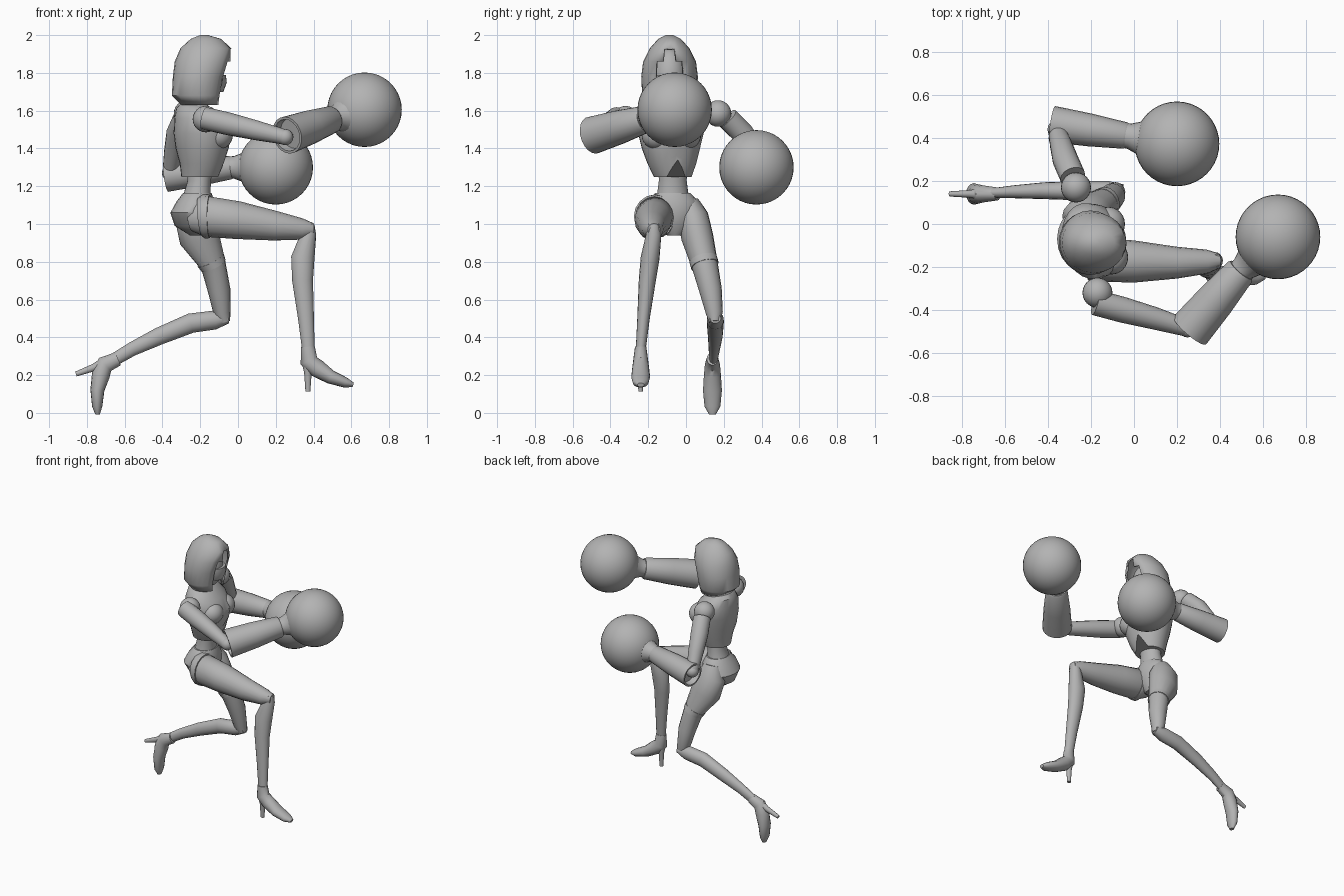
import bpy, bmesh, math
from mathutils import Vector, Matrix

cube = bpy.data.objects.get("Cube")
if cube:
    bpy.data.objects.remove(cube, do_unlink=True)

grey = bpy.data.materials.new("plain grey")
grey.use_nodes = True
grey.diffuse_color = (0.45, 0.45, 0.45, 1)
grey.node_tree.nodes["Principled BSDF"].inputs["Base Color"].default_value = (0.45, 0.45, 0.45, 1)

UP = Vector((0, 0, 1))
SIDE = Vector((0, 1, 0))
FACING = Vector((0.98, 0.2, 0)).normalized()


def finish(name, bm, angle=40):
    bmesh.ops.recalc_face_normals(bm, faces=bm.faces)
    mesh = bpy.data.meshes.new(name)
    bm.to_mesh(mesh)
    bm.free()
    mesh.materials.append(grey)
    obj = bpy.data.objects.new(name, mesh)
    bpy.context.collection.objects.link(obj)
    bpy.ops.object.select_all(action='DESELECT')
    obj.select_set(True)
    bpy.context.view_layer.objects.active = obj
    bpy.ops.object.shade_smooth_by_angle(angle=math.radians(angle))
    return obj


def loft(rings, ref, axis=None, sides=16):
    """Skin elliptical rings (x, y, z, radius along ref, radius across)."""
    bm = bmesh.new()
    rows = []
    for i, (x, y, z, a, b) in enumerate(rings):
        t = axis
        if t is None:
            before = Vector(rings[max(i - 1, 0)][:3])
            after = Vector(rings[min(i + 1, len(rings) - 1)][:3])
            t = (after - before).normalized()
        u = (ref - t * ref.dot(t)).normalized()
        v = t.cross(u)
        angles = [math.tau * k / sides for k in range(sides)]
        rows.append([bm.verts.new(Vector((x, y, z)) + u * a * math.cos(q) + v * b * math.sin(q))
                     for q in angles])
    for low, high in zip(rows, rows[1:]):
        for k in range(sides):
            n = (k + 1) % sides
            bm.faces.new((low[k], low[n], high[n], high[k]))
    bm.faces.new(rows[0])
    bm.faces.new(rows[-1])
    return bm


def tube(name, rings, ref=SIDE, axis=None, sides=16):
    return finish(name, loft(rings, ref, axis, sides))


def ball(name, center, radii, segments=24):
    bm = bmesh.new()
    bmesh.ops.create_uvsphere(bm, u_segments=segments, v_segments=segments // 2, radius=1)
    bmesh.ops.scale(bm, vec=radii, verts=bm.verts)
    bmesh.ops.translate(bm, vec=center, verts=bm.verts)
    return finish(name, bm)


# Hood with an arched opening at the front
hood_rows = [(1.63, -.30, -.09, .12), (1.68, -.35, -.08, .145), (1.78, -.345, -.06, .15),
             (1.86, -.335, -.035, .14), (1.93, -.305, -.035, .105), (1.98, -.25, -.09, .06),
             (2.0, -.2, -.16, .02)]
bm = loft([((b + f) / 2, -.087, z, (f - b) / 2, w) for z, b, f, w in hood_rows],
          Vector((1, 0, 0)), UP, 24)
doomed = []
for f in bm.faces:
    c = f.calc_center_median()
    turn = abs(math.degrees(math.atan2((c.y + .087) / .145, (c.x + .195) / .15)))
    limit = 32 if c.z < 1.86 else 17
    if len(f.verts) > 4:
        if c.z < 1.7:
            doomed.append(f)
    elif c.z < 1.93 and turn < limit:
        doomed.append(f)
bmesh.ops.delete(bm, geom=doomed, context='FACES')
hood = finish("hood", bm)
shell = hood.modifiers.new("thickness", 'SOLIDIFY')
shell.thickness = .012
ball("face", (-.18, -.087, 1.78), (.10, .09, .15))
tube("mask", [(-.17, -.087, 1.70, .095, .07), (-.165, -.087, 1.75, .108, .09),
              (-.17, -.087, 1.79, .108, .092)], FACING, UP)
tube("neck", [(-.235, -.075, 1.58, .06, .06), (-.21, -.08, 1.66, .045, .048),
              (-.20, -.085, 1.75, .045, .048)], FACING)

# Bodice, its lower edge cut upward at the centre front
bodice = [(-.2, -.07, 1.25, .10, .10), (-.19, -.075, 1.32, .118, .13),
          (-.19, -.08, 1.40, .14, .155), (-.188, -.08, 1.48, .152, .175),
          (-.21, -.08, 1.56, .125, .178), (-.235, -.075, 1.615, .09, .13),
          (-.235, -.075, 1.65, .05, .055)]
bm = loft(bodice, FACING, UP, 24)
bm.verts.ensure_lookup_table()
for k, lift in ((0, .09), (1, .05), (23, .05)):
    bm.verts[k].co.z += lift
    bm.verts[k].co += FACING * lift * .35
    bm.verts[k + 24].co.z += lift * .45
finish("bodice", bm)
for side, x, y in (("right", -.105, -.155), ("left", -.12, .0)):
    ball(side + "_bust", (x, y, 1.47), (.078, .08, .075))

# Waist and hips
tube("waist", [(-.225, -.07, 1.08, .09, .1), (-.215, -.07, 1.17, .07, .083),
               (-.205, -.07, 1.23, .062, .075), (-.20, -.07, 1.33, .07, .08)], FACING, UP)
tube("hips", [(-.21, -.06, .94, .045, .04), (-.235, -.065, .99, .10, .11),
              (-.24, -.07, 1.06, .118, .148), (-.225, -.07, 1.12, .10, .135),
              (-.215, -.07, 1.165, .075, .092)], Vector((1, 0, 0)), UP, 20)

# Legs
tube("right_thigh", [(-.25, -.14, 1.03, .06, .07), (-.17, -.165, 1.04, .103, .108),
                     (0, -.175, 1.02, .098, .1), (.2, -.18, .99, .074, .078),
                     (.34, -.175, .973, .056, .056), (.4, -.17, .97, .033, .033)])
tube("right_thigh_band", [(-.20, -.16, 1.038, .10, .105), (-.18, -.163, 1.04, .112, .117),
                          (-.15, -.167, 1.04, .11, .115)])
tube("right_shin", [(.385, -.17, 1.0, .03, .02), (.375, -.17, .95, .04, .04),
                    (.343, -.19, .82, .05, .062), (.342, -.205, .7, .045, .055),
                    (.36, -.225, .5, .033, .042), (.373, -.24, .33, .026, .033)])
tube("left_thigh", [(-.23, .01, 1.12, .055, .06), (-.23, .035, 1.04, .083, .105),
                    (-.205, .06, .93, .085, .108), (-.13, .1, .78, .07, .067),
                    (-.1, .13, .65, .06, .06), (-.085, .15, .53, .045, .045),
                    (-.07, .152, .48, .03, .03)])
tube("left_thigh_band", [(-.145, .092, .81, .075, .077), (-.13, .1, .78, .075, .071)])
tube("left_shin", [(-.05, .155, .5, .03, .025), (-.12, .155, .492, .045, .05),
                   (-.25, .155, .475, .045, .052), (-.42, .155, .405, .039, .046),
                   (-.56, .15, .338, .03, .037), (-.65, .145, .285, .023, .034)])


# High-heeled shoes, shaped at the ankle and then tilted into place
def shoe(side, ankle, tilt):
    sole = [(0, 0, .005, .03, .037), (.005, 0, -.07, .04, .047), (.05, 0, -.11, .045, .048),
            (.12, 0, -.155, .05, .037), (.2, 0, -.185, .042, .027), (.24, 0, -.197, .018, .012)]
    heel = [(-.005, 0, -.06, .03, .032), (0, 0, -.13, .018, .02), (0, 0, -.232, .012, .013)]
    for part, rings in (("shoe", sole), ("heel", heel)):
        obj = tube(side + "_" + part, rings)
        obj.data.transform(Matrix.Translation(ankle) @ Matrix.Rotation(math.radians(tilt), 4, 'Y'))


shoe("right", (.37, -.24, .345), 0)
shoe("left", (-.64, .14, .285), 70)


# Arms: shoulder ball, upper arm, open gauntlet, flared cuff and round glove
def arm(side, shoulder, upper, elbow, wrist, glove, size):
    ball(side + "_shoulder", shoulder, (.07, .07, .07))
    tube(side + "_upper_arm", [p + (r, r) for p, r in zip(upper, (.06, .06, .052, .04))], UP)
    ball(side + "_elbow", upper[-1], (.043, .043, .043), 16)
    e, w, g = Vector(elbow), Vector(wrist), Vector(glove)
    axis = (w - e).normalized()
    shape = ((.12, .5), (.12, .82), (0, .86), (0, 1), (.5, .9), (.97, .73), (1, .66))
    tube(side + "_gauntlet", [(*e.lerp(w, t), r * size, r * size) for t, r in shape], UP, axis, 20)
    reach = (g - w).normalized()
    flare = ((-.03, .055), (.01, .06), (.05, .075), (.09, .11))
    tube(side + "_cuff", [(*(w + reach * d), r, r) for d, r in flare], UP, reach, 20)
    ball(side + "_glove", glove, (.197, .197, .197), 40)


arm("right", (-.17, -.32, 1.555),
    [(-.18, -.365, 1.56), (-.05, -.4, 1.53), (.1, -.44, 1.495), (.25, -.485, 1.46)],
    (.26, -.495, 1.47), (.50, -.215, 1.555), (.67, -.06, 1.605), .1)
arm("left", (-.27, .17, 1.585),
    [(-.285, .22, 1.56), (-.32, .30, 1.48), (-.34, .37, 1.38), (-.36, .44, 1.27)],
    (-.38, .465, 1.255), (-.03, .41, 1.3), (.2, .373, 1.3), .085)
